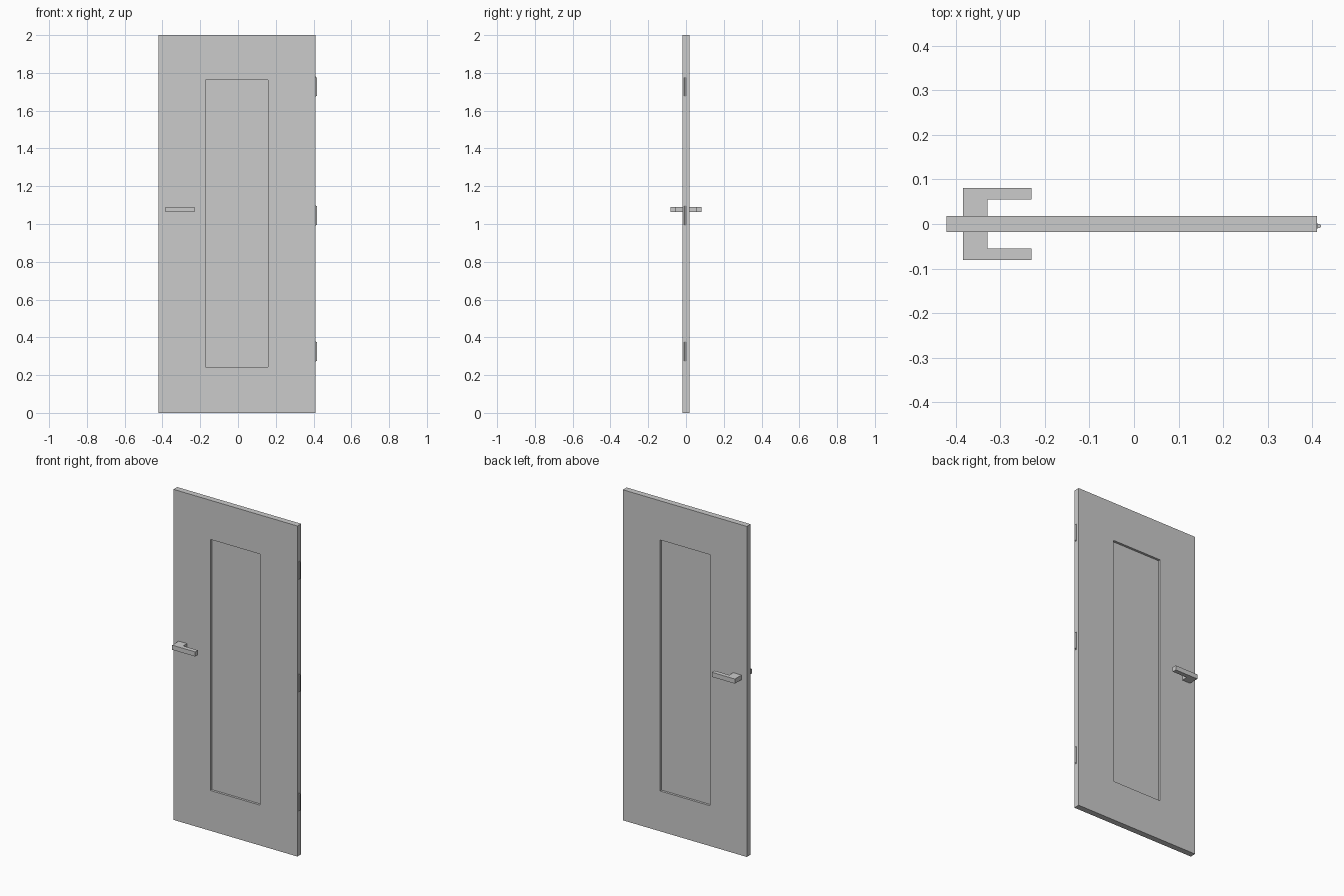
import bpy, bmesh
from mathutils import Vector

if "Cube" in bpy.data.objects:
    bpy.data.objects.remove(bpy.data.objects["Cube"])

HALF_T = 0.018  # half the door thickness


def add_object(name, bm):
    bmesh.ops.recalc_face_normals(bm, faces=bm.faces)
    mesh = bpy.data.meshes.new(name)
    bm.to_mesh(mesh)
    bm.free()
    ob = bpy.data.objects.new(name, mesh)
    bpy.context.collection.objects.link(ob)
    return ob


def add_box(bm, lo, hi):
    lo, hi = Vector(lo), Vector(hi)
    verts = bmesh.ops.create_cube(bm, size=1)["verts"]
    for v in verts:
        v.co = Vector([(lo[i] + hi[i]) / 2 + v.co[i] * (hi[i] - lo[i]) for i in range(3)])


# Door slab with a recessed panel on both faces
def make_door(x0, x1, px0, px1, pz0, pz1, depth):
    bm = bmesh.new()
    add_box(bm, (x0, -HALF_T, 0), (x1, HALF_T, 2))
    bm.normal_update()
    sides = [f for f in bm.faces if abs(f.normal.y) > 0.9]
    for face in sides:
        inward = -face.normal.y * depth
        bmesh.ops.inset_individual(bm, faces=[face], thickness=0.1)
        mid = face.calc_center_median()
        for v in face.verts:
            v.co.x = px0 if v.co.x < mid.x else px1
            v.co.z = pz0 if v.co.z < mid.z else pz1
        inner = bmesh.ops.extrude_discrete_faces(bm, faces=[face])["faces"][0]
        bmesh.ops.translate(bm, verts=inner.verts, vec=(0, inward, 0))
    return add_object("door_slab", bm)


# L-shaped lever handle, one per side
def make_handle(name, side):
    profile = [(-0.384, HALF_T), (-0.329, HALF_T), (-0.329, 0.055),
               (-0.23, 0.055), (-0.23, 0.081), (-0.384, 0.081)]
    bm = bmesh.new()
    face = bm.faces.new([bm.verts.new((x, y * side, 1.063)) for x, y in profile])
    ext = bmesh.ops.extrude_face_region(bm, geom=[face])["geom"]
    bmesh.ops.translate(bm, vec=(0, 0, 0.028),
                        verts=[g for g in ext if isinstance(g, bmesh.types.BMVert)])
    return add_object(name, bm)


# Hinge: thin leaf on the door edge with a round barrel
def make_hinge(name, z):
    bm = bmesh.new()
    add_box(bm, (0.408, -0.010, z - 0.053), (0.413, 0.001, z + 0.053))
    leaf = add_object(name + "_leaf", bm)
    bpy.ops.mesh.primitive_cylinder_add(vertices=16, radius=0.005, depth=0.098,
                                        location=(0.4145, -0.0045, z))
    barrel = bpy.context.object
    barrel.name = name + "_barrel"
    bpy.ops.object.shade_smooth_by_angle()
    return leaf, barrel


make_door(-0.42, 0.41, -0.172, 0.16, 0.244, 1.763, 0.014)
make_handle("front_handle", -1)
make_handle("back_handle", 1)
for label, z in (("lower", 0.325), ("middle", 1.045), ("upper", 1.727)):
    make_hinge(label + "_hinge", z)
